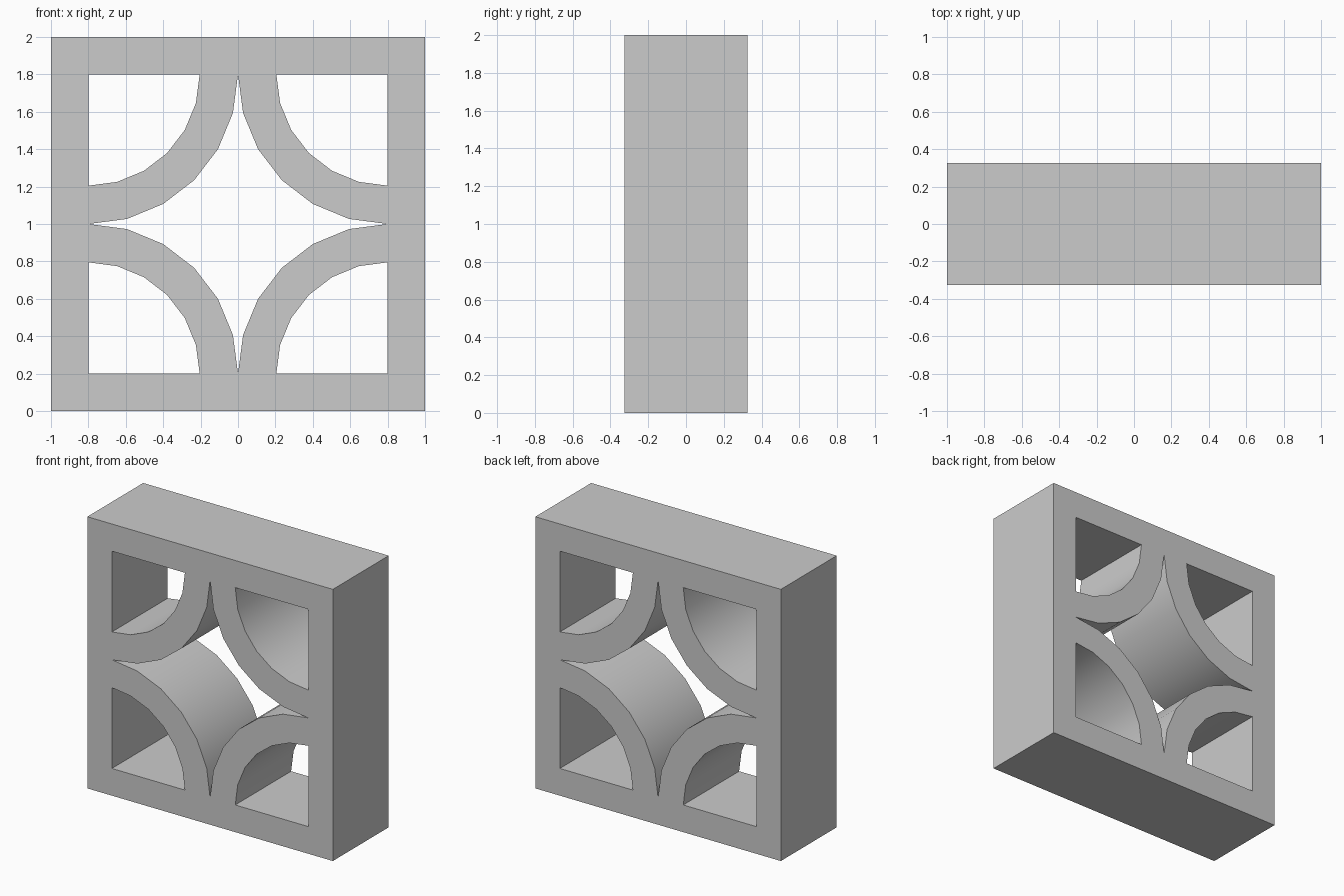
import bpy, bmesh
from math import sin, cos, radians

if "Cube" in bpy.data.objects:
    bpy.data.objects.remove(bpy.data.objects["Cube"])

HALF, INNER, DEPTH = 1.0, 0.8, 0.325
R_OUT, R_IN, SEGS = 0.8, 0.595, 6


def arc(cx, cz, r, start):
    """Quarter circle, counter-clockwise from the start angle."""
    angles = [radians(start + 90 * i / SEGS) for i in range(SEGS + 1)]
    return [(cx + r * cos(a), cz + r * sin(a)) for a in angles]


def add_loop(curve, pts):
    s = curve.splines.new('POLY')
    s.points.add(len(pts) - 1)
    for p, (x, z) in zip(s.points, pts):
        p.co = (x, z, 0, 1)
    s.use_cyclic_u = True


curve = bpy.data.curves.new("breeze_block", 'CURVE')
curve.dimensions = '2D'
curve.fill_mode = 'BOTH'
curve.extrude = DEPTH

# Square outer outline
add_loop(curve, [(-HALF, 0), (HALF, 0), (HALF, 2), (-HALF, 2)])

# Four corner pockets, and the four-pointed star left between the quarter rings
star = []
for sx, sz, start in ((1, 1, 180), (1, -1, 90), (-1, -1, 0), (-1, 1, 270)):
    cx, cz = sx * INNER, 1 + sz * INNER
    add_loop(curve, arc(cx, cz, R_IN, start) + [(cx, cz)])
    star += arc(cx, cz, R_OUT, start)[:-1]
add_loop(curve, star)

# Stand the extruded profile upright and turn it into a clean mesh
block = bpy.data.objects.new("breeze_block", curve)
bpy.context.collection.objects.link(block)
block.rotation_euler.x = radians(90)
bpy.context.view_layer.objects.active = block
block.select_set(True)
bpy.ops.object.convert(target='MESH')
block = bpy.context.object
bpy.ops.object.transform_apply(location=False, rotation=True, scale=False)

bm = bmesh.new()
bm.from_mesh(block.data)
bmesh.ops.remove_doubles(bm, verts=bm.verts, dist=1e-4)
bmesh.ops.recalc_face_normals(bm, faces=bm.faces)
bm.to_mesh(block.data)
bm.free()

# Smooth arcs, crisp corners
bpy.ops.object.shade_smooth_by_angle(angle=radians(30))
